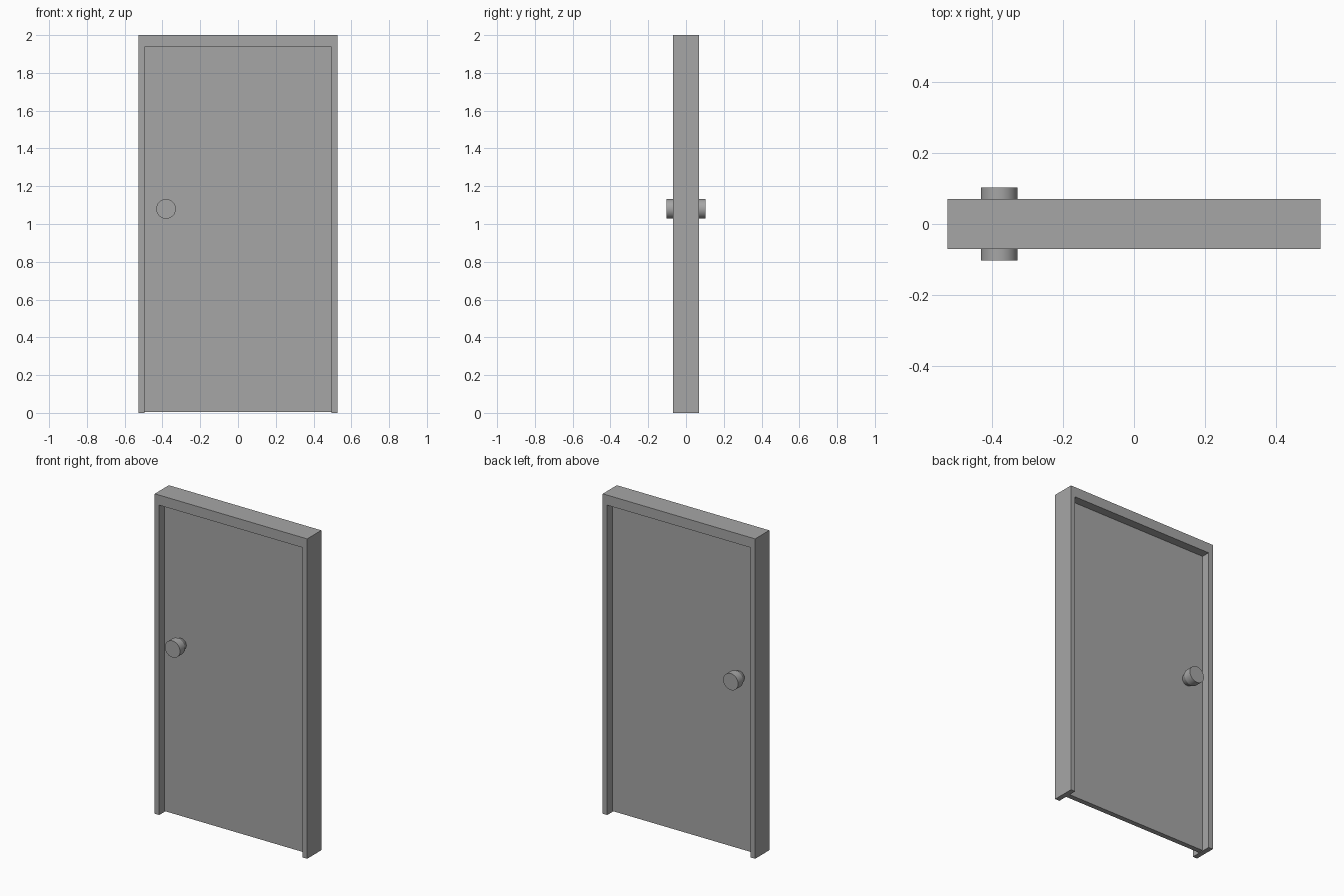
import bpy, bmesh
from math import cos, sin, tau

old = bpy.data.objects.get("Cube")
if old:
    bpy.data.objects.remove(old, do_unlink=True)

# Single grey paint
grey = bpy.data.materials.new("plain grey")
grey.use_nodes = True
COLOUR = (0.38, 0.38, 0.38, 1)
grey.diffuse_color = COLOUR
grey.node_tree.nodes["Principled BSDF"].inputs["Base Color"].default_value = COLOUR

HALF_W, HALF_D, HEIGHT = 0.527, 0.07, 2.0   # outer frame
OPEN_W, OPEN_H = 0.496, 1.937               # doorway
LEAF_D = 0.016                              # half thickness of the door


def add_object(name, bm):
    bmesh.ops.recalc_face_normals(bm, faces=bm.faces)
    mesh = bpy.data.meshes.new(name)
    bm.to_mesh(mesh)
    bm.free()
    mesh.materials.append(grey)
    obj = bpy.data.objects.new(name, mesh)
    bpy.context.collection.objects.link(obj)
    return obj


def extrude_profile(name, points, half_depth):
    """Extrude an x-z outline evenly about y = 0."""
    bm = bmesh.new()
    face = bm.faces.new([bm.verts.new((x, -half_depth, z)) for x, z in points])
    result = bmesh.ops.extrude_face_region(bm, geom=[face], use_keep_orig=True)
    verts = [v for v in result["geom"] if isinstance(v, bmesh.types.BMVert)]
    bmesh.ops.translate(bm, verts=verts, vec=(0, 2 * half_depth, 0))
    return add_object(name, bm)


def lathe_knob(name, side, profile, x, z, segments=32):
    """Turn a (radius, distance) profile about the y axis."""
    bm = bmesh.new()
    rings = []
    for radius, dist in profile:
        rings.append([bm.verts.new((x + radius * cos(tau * i / segments), side * dist,
                                    z + radius * sin(tau * i / segments)))
                      for i in range(segments)])
    for a, b in zip(rings, rings[1:]):
        for i in range(segments):
            j = (i + 1) % segments
            bm.faces.new((a[i], a[j], b[j], b[i]))
    bm.faces.new(rings[0])
    bm.faces.new(rings[-1])
    return add_object(name, bm)


# Frame: two jambs and a head in one upside-down U
extrude_profile("door_frame", [
    (-HALF_W, 0), (-HALF_W, HEIGHT), (HALF_W, HEIGHT), (HALF_W, 0),
    (OPEN_W, 0), (OPEN_W, OPEN_H), (-OPEN_W, OPEN_H), (-OPEN_W, 0)], HALF_D)

# Door leaf, recessed on both sides
extrude_profile("door_leaf", [
    (-OPEN_W, 0.004), (-OPEN_W, OPEN_H), (OPEN_W, OPEN_H), (OPEN_W, 0.004)], LEAF_D)

# Knobs: tapered neck and round grip on each side
knob_profile = [(0.034, LEAF_D - 0.002), (0.052, 0.055), (0.052, 0.103)]
for name, side in (("front_knob", -1), ("back_knob", 1)):
    knob = lathe_knob(name, side, knob_profile, -0.381, 1.08)
    bpy.ops.object.select_all(action='DESELECT')
    knob.select_set(True)
    bpy.context.view_layer.objects.active = knob
    bpy.ops.object.shade_smooth_by_angle(angle=0.35)
